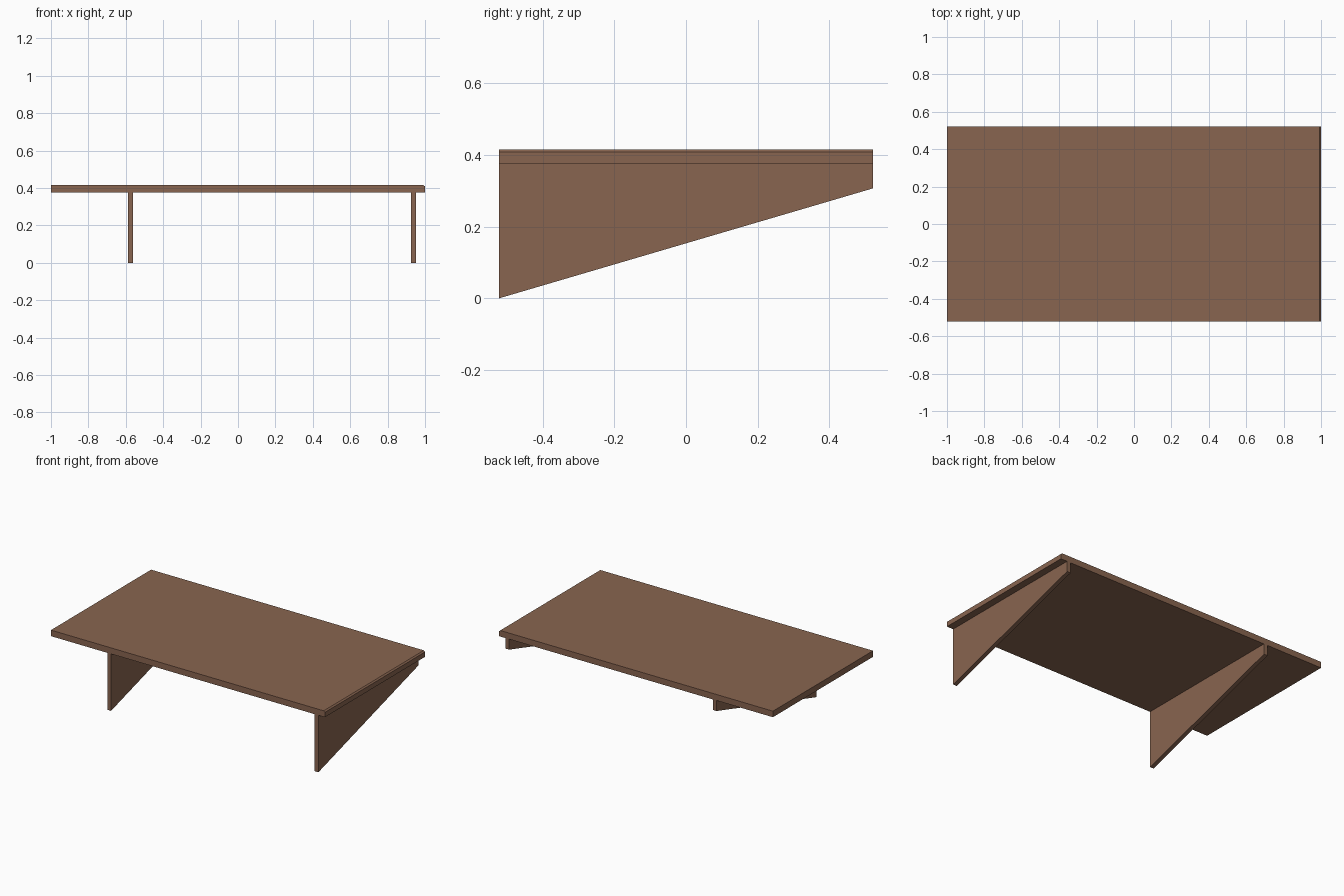
import bpy
import bmesh

if "Cube" in bpy.data.objects:
    bpy.data.objects.remove(bpy.data.objects["Cube"])

wood = bpy.data.materials.new("brown wood")
wood.diffuse_color = (0.25, 0.13, 0.08, 1)
wood.use_nodes = True
wood.node_tree.nodes["Principled BSDF"].inputs["Base Color"].default_value = wood.diffuse_color


def extrude(name, profile, axis, start, end):
    """Extrude a 2D profile along x (profile is y,z) or y (profile is x,z)."""
    bm = bmesh.new()

    def place(p, d):
        return (d, p[0], p[1]) if axis == "x" else (p[0], d, p[1])

    a = [bm.verts.new(place(p, start)) for p in profile]
    b = [bm.verts.new(place(p, end)) for p in profile]
    bm.faces.new(a)
    bm.faces.new(b[::-1])
    n = len(profile)
    for i in range(n):
        j = (i + 1) % n
        bm.faces.new((a[i], b[i], b[j], a[j]))
    bmesh.ops.recalc_face_normals(bm, faces=bm.faces)
    mesh = bpy.data.meshes.new(name)
    bm.to_mesh(mesh)
    bm.free()
    mesh.materials.append(wood)
    obj = bpy.data.objects.new(name, mesh)
    bpy.context.collection.objects.link(obj)
    return obj


D = 0.522                    # half depth
TOP, UNDER = 0.416, 0.376    # board faces

# Shelf board with a small bevel along its right top edge
extrude("shelf_board",
        [(-1, UNDER), (1, UNDER), (1, 0.408), (0.991, TOP), (-1, TOP)],
        "y", -D, D)

# Two tapered brackets under the board
bracket = [(-D, 0), (D, 0.307), (D, UNDER), (-D, UNDER)]
for name, x in (("left_bracket", -0.575), ("right_bracket", 0.939)):
    extrude(name, bracket, "x", x - 0.0135, x + 0.0135)
